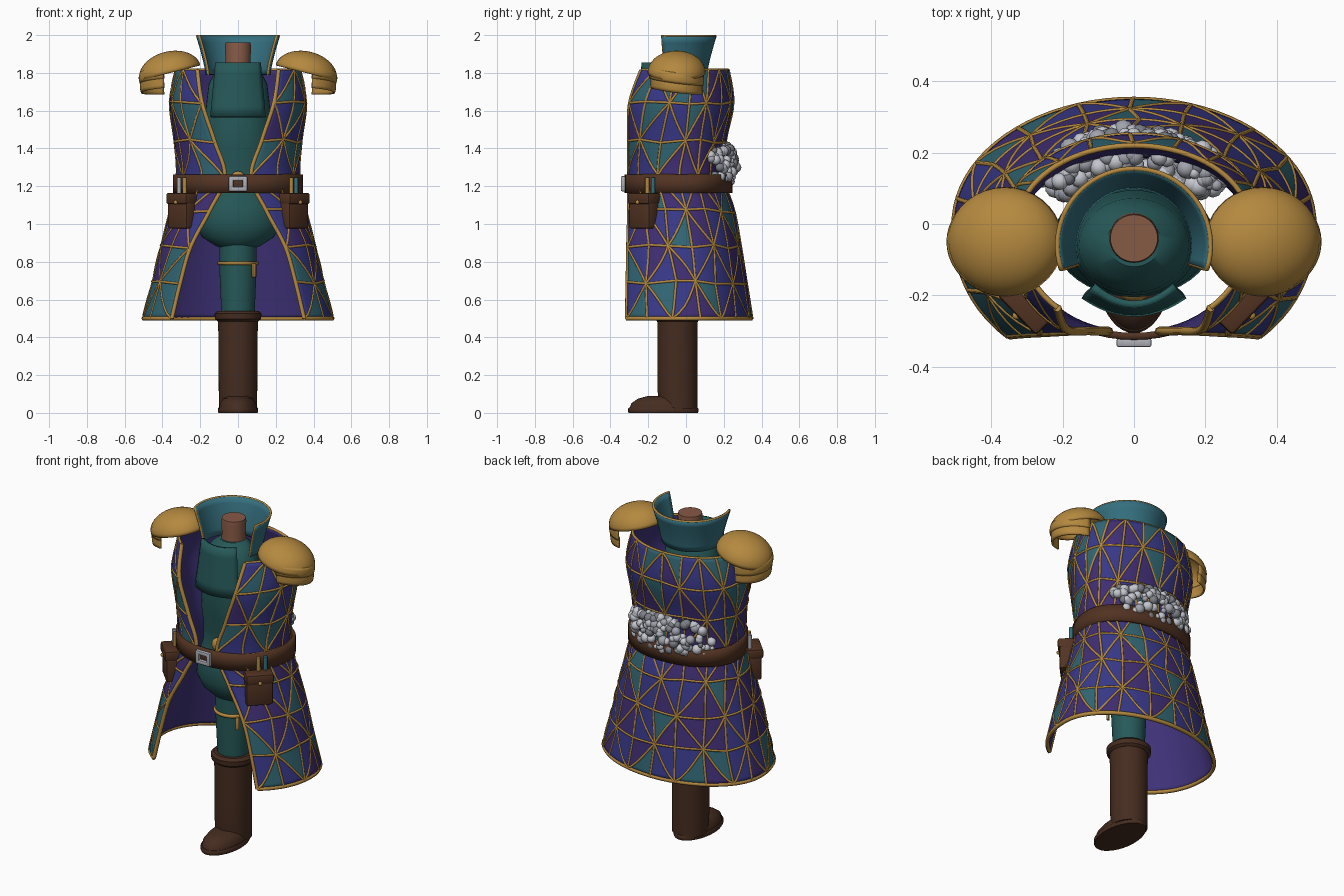
import bpy, bmesh, random
from math import sin, cos, pi, atan2, radians
from mathutils import Vector, Matrix

if "Cube" in bpy.data.objects:
    bpy.data.objects.remove(bpy.data.objects["Cube"])
random.seed(4)

def mat(name, r, g, b):
    m = bpy.data.materials.new(name)
    m.diffuse_color = (r, g, b, 1)
    m.use_nodes = True
    m.node_tree.nodes["Principled BSDF"].inputs["Base Color"].default_value = m.diffuse_color
    return m
GOLD = mat("gold", .46, .25, .05)
TEAL = mat("teal", .02, .1, .1)
COLLAR = mat("collar_teal", .035, .16, .21)
CLOTH = [mat("patch_teal", .03, .13, .17), mat("patch_blue", .04, .04, .25),
         mat("patch_purple", .05, .027, .17), mat("lining", .05, .032, .19)]
LEATHER = mat("leather", .085, .033, .016)
BOOT = mat("boot_leather", .06, .025, .014)
SKIN = mat("skin", .24, .1, .06)
STEEL = mat("steel", .42, .43, .47)
FURS = [mat("fur_light", .55, .57, .62), mat("fur_mid", .36, .37, .42), mat("fur_dark", .2, .21, .24)]

def make(name, verts, faces, mats, idx=None, thick=0, offset=0, mirror=False):
    me = bpy.data.meshes.new(name)
    me.from_pydata([tuple(v) for v in verts], [], faces)
    for m in mats:
        me.materials.append(m)
    if idx:
        me.polygons.foreach_set("material_index", idx)
    bm = bmesh.new()
    bm.from_mesh(me)
    bmesh.ops.remove_doubles(bm, verts=bm.verts, dist=1e-5)
    bmesh.ops.recalc_face_normals(bm, faces=bm.faces)
    bm.to_mesh(me)
    bm.free()
    ob = bpy.data.objects.new(name, me)
    bpy.context.collection.objects.link(ob)
    bpy.context.view_layer.objects.active = ob
    bpy.ops.object.select_all(action='DESELECT')
    ob.select_set(True)
    bpy.ops.object.shade_smooth_by_angle(angle=radians(40))
    if thick:
        s = ob.modifiers.new("thickness", 'SOLIDIFY')
        s.thickness, s.offset, s.material_offset = thick, 0, offset
        s.material_offset_rim = offset
    if mirror:
        ob.modifiers.new("mirror", 'MIRROR')
    return ob

def surf(name, f, nu, nv, m, **kw):
    """Grid surface from f(u, v), u and v in 0..1."""
    vs = [f(i / nu, j / nv) for j in range(nv + 1) for i in range(nu + 1)]
    w = nu + 1
    fs = [(j*w+i, j*w+i+1, j*w+w+i+1, j*w+w+i) for j in range(nv) for i in range(nu)]
    return make(name, vs, fs, [m], **kw)

def loft(name, rings, m, n=40):
    """Closed body from (z, y centre, rx, ry) rings."""
    vs = [(rx*cos(2*pi*i/n), yc + ry*sin(2*pi*i/n), z) for z, yc, rx, ry in rings for i in range(n)]
    fs = [(j*n+i, j*n+(i+1) % n, j*n+n+(i+1) % n, j*n+n+i) for j in range(len(rings)-1) for i in range(n)]
    fs += [tuple(range(n))[::-1], tuple(range(len(vs)-n, len(vs)))]
    return make(name, vs, fs, [m])

def tubes(name, paths, r, m, cyclic=False):
    cu = bpy.data.curves.new(name, 'CURVE')
    cu.dimensions, cu.bevel_depth, cu.bevel_resolution, cu.use_fill_caps = '3D', r, 1, True
    for path in paths:
        s = cu.splines.new('POLY')
        s.points.add(len(path) - 1)
        for p, q in zip(s.points, path):
            p.co = (*q, 1)
        s.use_cyclic_u = cyclic
    cu.materials.append(m)
    bpy.context.collection.objects.link(bpy.data.objects.new(name, cu))

def block(name, loc, size, m, rot=0, bevel=.01, kind='cube', mirror=False):
    bm = bmesh.new()
    if kind == 'cube':
        bmesh.ops.create_cube(bm, size=1)
    elif kind == 'ball':
        bmesh.ops.create_uvsphere(bm, u_segments=20, v_segments=12, radius=.5)
    else:
        bmesh.ops.create_cone(bm, cap_ends=True, segments=16, radius1=.5, radius2=.5, depth=1)
    bmesh.ops.transform(bm, verts=bm.verts, matrix=Matrix.Translation(loc) @ Matrix.Rotation(rot, 4, 'Z') @ Matrix.Diagonal((*size, 1)))
    if kind == 'cube':
        bmesh.ops.bevel(bm, geom=bm.edges[:], offset=bevel, segments=2, affect='EDGES', profile=.5)
    bm.verts.index_update()
    vs = [v.co.copy() for v in bm.verts]
    fs = [[v.index for v in f.verts] for f in bm.faces]
    bm.free()
    return make(name, vs, fs, [m], mirror=mirror)

# Coat: z, half width, back y, front edge y, half opening
PROF = [(.5, .50, .345, .312, .35), (.69, .45, .315, .308, .305), (.88, .405, .285, .305, .25), (1.07, .355, .25, .30, .15),
        (1.25, .32, .195, .30, .07), (1.44, .33, .205, .30, .125), (1.64, .355, .245, .295, .19), (1.815, .325, .22, .235, .215)]
N = 2.2
def coat(u, v):
    k = min(max(v, 0) * 7, 6.9999)
    i = int(k)
    k -= i
    P = [PROF[max(i-1, 0)], PROF[i], PROF[i+1], PROF[min(i+2, 7)]]
    z, a, yb, yf, w = [.5*(2*q + (r-p)*k + (2*p-5*q+4*r-s)*k*k + (3*q-p-3*r+s)*k**3) for p, q, r, s in zip(*P)]
    e = (1 - (w/a)**N) ** (1/N)
    ph = (2*u - 1) * (pi - atan2(w/a, e))
    b, n = (yb, 2) if cos(ph) > 0 else (yf / e, N)
    r = (abs(sin(ph))**n + abs(cos(ph))**n) ** (-1/n)
    return Vector((a*r*sin(ph), b*r*cos(ph), z))
NC, NR, S = 14, 7, 5
knot = {}
for i in range(NC + 1):
    for j in range(NR + 1):
        du = random.uniform(-.008, .008) if 0 < i < NC else 0
        dv = random.uniform(-.008, .008) if 0 < j < NR else 0
        knot[i, j] = Vector((i/NC + du, j/NR + dv))
def cell(i, j, s, t):
    q = (knot[i, j]*(1-s) + knot[i+1, j]*s)*(1-t) + (knot[i, j+1]*(1-s) + knot[i+1, j+1]*s)*t
    return coat(*q)
vs, fs, ids, seams = [], [], [], []
L = [k/S for k in range(S+1)]
for i in range(NC):
    for j in range(NR):
        flip = (i + j) % 2
        c = [random.choice((0, 1, 1, 2, 2)), random.choice((0, 1, 1, 2))]
        o = len(vs)
        vs += [cell(i, j, (S-a if flip else a)/S, b/S) for b in range(S+1) for a in range(S+1)]
        for b in range(S):
            for a in range(S):
                p = o + b*(S+1) + a
                for tri, lower in (((p, p+1, p+S+2), a >= b), ((p, p+S+2, p+S+1), a > b)):
                    fs.append(tri[::-1] if flip else tri)
                    ids.append(c[0] if lower else c[1])
        seams.append([cell(i, j, 1-k if flip else k, k) for k in L])
        if i:
            seams.append([cell(i, j, 0, k) for k in L])
        if j:
            seams.append([cell(i, j, k, 0) for k in L])
make("coat", vs, fs, CLOTH, ids, thick=.014, offset=3)
tubes("coat_seams", [[p + Vector((p.x, p.y, 0)).normalized()*.005 for p in s] for s in seams], .0072, GOLD)
R = [k/60 for k in range(61)]
tubes("coat_edge_trim", [[coat(k, 0) for k in R], [coat(1, k) for k in R], [coat(0, k) for k in R]], .012, GOLD)
tubes("coat_top_trim", [[coat(k, 1) for k in R]], .008, GOLD)

# Torso, neck and bib
loft("torso", [(.86, -.04, .06, .06), (.885, -.04, .12, .1), (.93, -.04, .19, .14), (1.0, -.04, .225, .165), (1.1, -.04, .215, .16),
     (1.2, -.04, .185, .13), (1.3, -.045, .18, .13), (1.4, -.05, .185, .145), (1.53, -.055, .178, .15), (1.66, -.06, .165, .14),
     (1.74, -.06, .155, .132), (1.8, -.055, .125, .105), (1.84, -.05, .075, .07)], TEAL)
loft("neck", [(1.8, -.04, .075, .075), (1.86, -.04, .066, .066), (1.94, -.04, .069, .069), (1.96, -.04, .066, .066)], SKIN)
surf("bib", lambda u, v: ((2*u-1)*(.142-.027*v), -.25 + .025*v + .05*(2*u-1)**2, 1.565 + .29*v), 12, 5, TEAL, thick=.02)

# Standing collar, open in front
def collar(u, v):
    a = radians(-18 + 216*u)
    r = .165 + .05*v**1.3
    return (r*cos(a), -.06 + r*sin(a), 1.79 + .205*v)
surf("collar", collar, 40, 6, COLLAR, thick=.014)
tubes("collar_trim", [[collar(0, k/8) for k in range(8)] + [collar(k/40, 1) for k in range(41)] +
      [collar(1, 1-k/8) for k in range(1, 9)]], .007, GOLD)

# Shoulder pads with two overlapping plates
TILT = Matrix.Translation((.36, -.05, 1.8)) @ Matrix.Rotation(radians(14), 4, 'Y')
def pad(u, v):
    a, b = 2*pi*u, pi/2*v
    return TILT @ Vector((.16*cos(a)*cos(b), .148*sin(a)*cos(b), .108*sin(b)))
surf("shoulder_pad", pad, 36, 10, GOLD, thick=.012, mirror=True)
for k, (top, bot, s) in enumerate(((1.80, 1.745, 1.0), (1.76, 1.695, .96))):
    def plate(u, v):
        a = radians(-78 + 156*u)
        y = s*.143*sin(a)
        return Vector((.36 + s*(.155 + .006*sin(pi*v))*cos(a), -.05 + y, top + (bot-top)*v - .13*y + .01*(1-cos(a))))
    surf(f"shoulder_plate_{k+1}", plate, 20, 4, GOLD, thick=.01, mirror=True)

# Belt, buckle and clasp
def belt(u, v):
    a = 2*pi*u
    c, s = cos(a), sin(a)
    return (.335*abs(c)**.96*(1 if c > 0 else -1), (.235 if s > 0 else .315)*abs(s)**.94*(1 if s > 0 else -1), 1.163 + .1*v)
surf("belt", belt, 64, 2, LEATHER, thick=.02)
for x in (-.037, .037):
    block("buckle_side", (x, -.333, 1.213), (.024, .024, .08), STEEL, bevel=.006)
for z in (1.185, 1.241):
    block("buckle_bar", (0, -.333, z), (.095, .024, .024), STEEL, bevel=.006)
block("clasp", (0, -.19, 1.24), (.08, .06, .08), GOLD, kind='ball')

# Pouches and vials on the belt
block("pouch", (.295, -.222, 1.06), (.15, .08, .17), LEATHER, radians(46), .012, mirror=True)
block("pouch_flap", (.297, -.224, 1.135), (.157, .092, .06), LEATHER, radians(46), .012, mirror=True)
block("pouch_button", (.33, -.257, 1.115), (.022, .022, .022), GOLD, kind='ball', mirror=True)
for n, x, y, m in (("gold_vial", .282, -.205, GOLD), ("teal_vial", .308, -.175, COLLAR),
                   ("gold_vial", -.282, -.205, GOLD), ("steel_vial", -.312, -.17, STEEL)):
    block(n, (x, y, 1.205), (.022, .022, .08), m, kind='rod')

# Fur bundle wrapped across the back
vs, fs, ids = [], [], []
for _ in range(360):
    t = random.uniform(-1, 1)
    d, r = Vector((0, random.gauss(0, 1), random.gauss(0, 1))).normalized(), random.uniform(.014, .03)
    k = random.uniform(.8, 1) * (1 - .25*t*t)
    g = 1.0*t
    out = .065*k*d.y
    c = Vector(((.275 + out)*sin(g), (.2 + out)*cos(g), 1.31 + .11*k*d.z))
    bm = bmesh.new()
    bmesh.ops.create_icosphere(bm, subdivisions=2, radius=r, matrix=Matrix.Translation(c))
    bm.verts.index_update()
    o, m = len(vs), random.choice((0, 0, 0, 1, 1, 2))
    vs += [v.co.copy() for v in bm.verts]
    fs += [[o + v.index for v in f.verts] for f in bm.faces]
    ids += [m] * len(bm.faces)
    bm.free()
make("fur_tufts", vs, fs, FURS, ids)

# Leg, garter and boot
loft("leg", [(.45, -.045, .085, .085), (.62, -.045, .092, .092), (.75, -.045, .098, .098), (.95, -.045, .1, .1)], TEAL)
tubes("garter", [[(.1*cos(pi*k/16), -.045 + .1*sin(pi*k/16), .793) for k in range(32)]], .011, GOLD, cyclic=True)
block("garter_end", (.083, -.125, .755), (.02, .016, .075), GOLD, .6, .004)
loft("boot_shaft", [(.02, -.04, .1, .1), (.12, -.045, .102, .106), (.3, -.045, .103, .107), (.42, -.045, .104, .106), (.52, -.045, .108, .108)], BOOT)
loft("boot_cuff", [(.485, -.045, .108, .108), (.497, -.045, .122, .122), (.525, -.045, .124, .124), (.54, -.045, .108, .108)], BOOT)
loft("boot_foot", [(.025, -.12, .1, .178), (.05, -.12, .096, .17), (.075, -.11, .078, .145), (.09, -.1, .05, .1)], BOOT)
loft("boot_sole", [(0, -.12, .104, .183), (.006, -.12, .107, .186), (.022, -.12, .107, .186), (.028, -.12, .102, .181)], BOOT)
